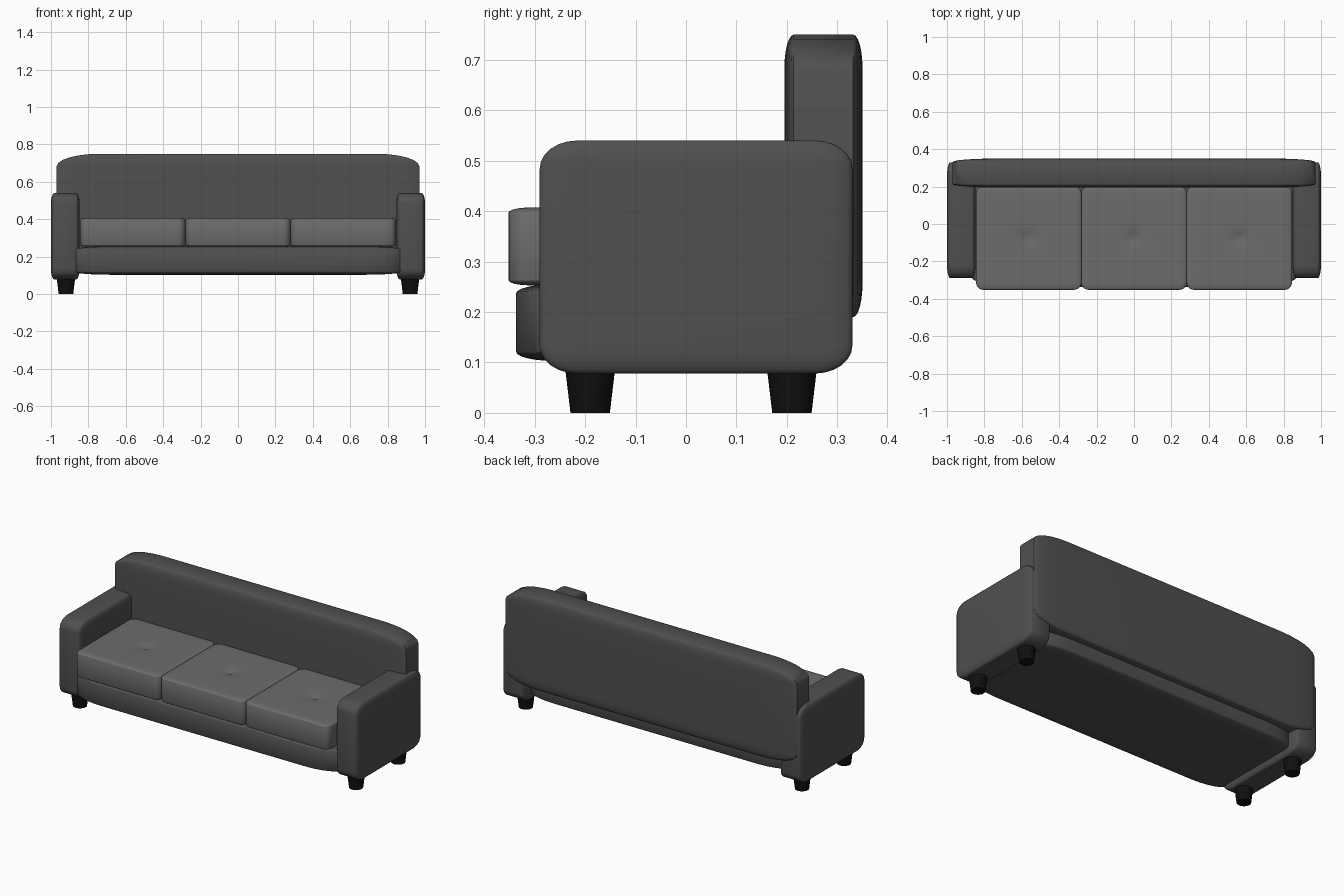
import bpy, bmesh, math
from mathutils import Vector

if "Cube" in bpy.data.objects:
    bpy.data.objects.remove(bpy.data.objects["Cube"])


def material(name, v):
    m = bpy.data.materials.new(name)
    m.diffuse_color = (v, v, v, 1)
    m.use_nodes = True
    m.node_tree.nodes["Principled BSDF"].inputs["Base Color"].default_value = m.diffuse_color
    return m


fabric = material("dark_fabric", 0.08)
cushion_fabric = material("cushion_fabric", 0.15)
black = material("black_wood", 0.005)


def finish(bm, name, mat):
    bmesh.ops.recalc_face_normals(bm, faces=bm.faces)
    me = bpy.data.meshes.new(name)
    bm.to_mesh(me)
    bm.free()
    ob = bpy.data.objects.new(name, me)
    bpy.context.collection.objects.link(ob)
    me.materials.append(mat)
    bpy.ops.object.select_all(action='DESELECT')
    ob.select_set(True)
    bpy.context.view_layer.objects.active = ob
    bpy.ops.object.shade_smooth_by_angle(angle=math.radians(40))
    return ob


def soft_box(lo, hi, bevel):
    """Unit cube, bevelled, then stretched so the rounding follows each side's length."""
    lo, hi = Vector(lo), Vector(hi)
    bm = bmesh.new()
    bmesh.ops.create_cube(bm, size=1)
    bmesh.ops.bevel(bm, geom=bm.edges[:], offset=bevel, segments=6,
                    profile=0.5, affect='EDGES')
    bmesh.ops.scale(bm, vec=hi - lo, verts=bm.verts)
    bmesh.ops.translate(bm, vec=(lo + hi) / 2, verts=bm.verts)
    return bm


# Base and backrest
finish(soft_box((-0.885, -0.337, 0.103), (0.885, 0.297, 0.255), 0.12), "base", fabric)
finish(soft_box((-0.97, 0.195, 0.19), (0.97, 0.35, 0.75), 0.12), "backrest", fabric)

# Arms
for side, s in (("left", -1), ("right", 1)):
    xs = sorted((s * 0.847, s * 1.0))
    finish(soft_box((xs[0], -0.29, 0.078), (xs[1], 0.33, 0.54), 0.12), side + "_arm", fabric)

# Seat cushions with a tufted dimple in the middle
WIDTH, CY, TOP = 0.563, -0.075, 0.407
for i, side in enumerate(("left", "middle", "right")):
    cx = (i - 1) * WIDTH
    bm = soft_box((cx - WIDTH / 2, -0.352, 0.253), (cx + WIDTH / 2, 0.202, TOP), 0.07)
    for k in range(-8, 9):
        d = 0.022 * k
        for co, no in (((cx + d, 0, 0), (1, 0, 0)), ((0, CY + d, 0), (0, 1, 0))):
            bmesh.ops.bisect_plane(bm, geom=bm.verts[:] + bm.edges[:] + bm.faces[:],
                                   plane_co=co, plane_no=no)
    for v in bm.verts:
        if v.co.z > TOP - 0.001:
            r = math.hypot(v.co.x - cx, v.co.y - CY)
            v.co.z -= 0.018 * math.exp(-r / 0.035)
    finish(bm, side + "_seat_cushion", cushion_fabric)

# Tapered legs
for side, x in (("left", -0.92), ("right", 0.92)):
    for end, y in (("front", -0.19), ("back", 0.21)):
        bm = bmesh.new()
        bmesh.ops.create_cone(bm, cap_ends=True, segments=32,
                              radius1=0.039, radius2=0.051, depth=0.1)
        bmesh.ops.translate(bm, vec=(x, y, 0.05), verts=bm.verts)
        finish(bm, f"{end}_{side}_leg", black)
